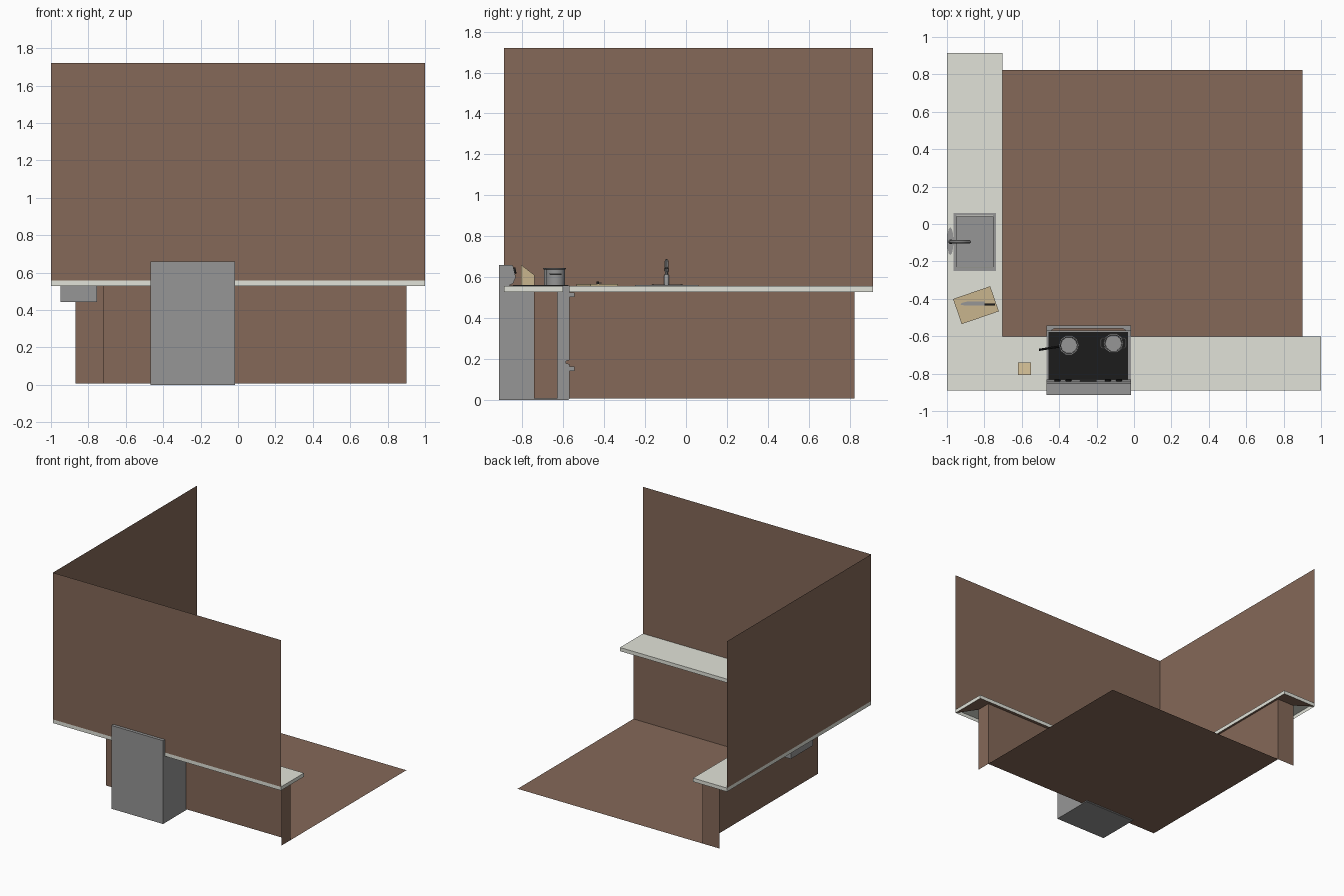
import bpy, bmesh, math
from mathutils import Vector, Matrix

if "Cube" in bpy.data.objects:
    bpy.data.objects.remove(bpy.data.objects["Cube"])


def material(name, r, g, b):
    m = bpy.data.materials.new(name)
    m.diffuse_color = (r, g, b, 1)
    m.use_nodes = True
    m.node_tree.nodes["Principled BSDF"].inputs["Base Color"].default_value = m.diffuse_color
    return m


BROWN = material("brown", 0.233, 0.14, 0.099)
STONE = material("stone", 0.755, 0.766, 0.694)
STEEL = material("steel", 0.305, 0.305, 0.305)
BLACK = material("black", 0.012, 0.012, 0.012)
WOOD = material("wood", 0.58, 0.46, 0.27)
TOP, UNDER = 0.557, 0.528  # counter heights


def finish(name, bm, mat, smooth=False):
    bmesh.ops.remove_doubles(bm, verts=bm.verts, dist=1e-5)
    me = bpy.data.meshes.new(name)
    bm.to_mesh(me)
    bm.free()
    ob = bpy.data.objects.new(name, me)
    me.materials.append(mat)
    bpy.context.collection.objects.link(ob)
    if smooth:
        bpy.ops.object.select_all(action='DESELECT')
        ob.select_set(True)
        bpy.context.view_layer.objects.active = ob
        bpy.ops.object.shade_smooth_by_angle(angle=math.radians(40))
    return ob


def face(bm, pts):
    return bm.faces.new([bm.verts.new(p) for p in pts])


def flat(bm, x0, x1, y0, y1, z):
    face(bm, [(x0, y0, z), (x1, y0, z), (x1, y1, z), (x0, y1, z)])


def box(name, x0, x1, y0, y1, z0, z1, mat):
    bm = bmesh.new()
    bmesh.ops.create_cube(bm, size=1, matrix=Matrix.LocRotScale(
        ((x0 + x1) / 2, (y0 + y1) / 2, (z0 + z1) / 2), None, (x1 - x0, y1 - y0, z1 - z0)))
    return finish(name, bm, mat)


def extrude(name, pts, step, mat):
    bm = bmesh.new()
    f = face(bm, pts)
    new = bmesh.ops.extrude_face_region(bm, geom=[f])['geom']
    moved = [v for v in new if isinstance(v, bmesh.types.BMVert)]
    bmesh.ops.translate(bm, vec=step, verts=moved)
    bmesh.ops.recalc_face_normals(bm, faces=bm.faces)
    return finish(name, bm, mat)


def skin(name, rings, mat):
    bm = bmesh.new()
    n = len(rings[0])
    for a, b in zip(rings, rings[1:]):
        for i in range(n):
            j = (i + 1) % n
            face(bm, [a[i], a[j], b[j], b[i]])
    face(bm, rings[0][::-1])
    face(bm, rings[-1])
    bmesh.ops.remove_doubles(bm, verts=bm.verts, dist=1e-5)
    bmesh.ops.recalc_face_normals(bm, faces=bm.faces)
    return finish(name, bm, mat, True)


def circle(r, n):
    return [Vector((r * math.cos(2 * math.pi * k / n), r * math.sin(2 * math.pi * k / n), 0)) for k in range(n)]


def lathe(name, profile, centre, n, mat):
    return skin(name, [[Vector(centre) + p + Vector((0, 0, z)) for p in circle(r, n)] for r, z in profile], mat)


def tube(name, pts, r, mat, n=8):
    rings = []
    for i, p in enumerate(pts):
        d = Vector(pts[min(i + 1, len(pts) - 1)]) - Vector(pts[max(i - 1, 0)])
        q = d.to_track_quat('Z', 'Y')
        rings.append([Vector(p) + q @ c for c in circle(r, n)])
    return skin(name, rings, mat)


# walls: two open sheets above the counter
bm = bmesh.new()
for a, b in (((-1, 0.915), (-1, -0.89)), ((-1, -0.89), (1, -0.89))):
    face(bm, [(*a, TOP), (*b, TOP), (*b, 1.72), (*a, 1.72)])
finish("walls", bm, BROWN)

# cabinet fronts with short ends, plus the underside of the counter overhang
inner = [(-0.87, 0.823), (-0.72, 0.823), (-0.72, -0.627), (0.9, -0.627), (0.9, -0.742)]
outer = [(-1, 0.915), (-0.703, 0.915), (-0.703, -0.602), (1, -0.602), (1, -0.89)]
bm = bmesh.new()
for i in range(4):
    a, b, c, d = inner[i], inner[i + 1], outer[i + 1], outer[i]
    face(bm, [(*a, 0.008), (*a, UNDER), (*b, UNDER), (*b, 0.008)])
    face(bm, [(*a, UNDER), (*d, UNDER), (*c, UNDER), (*b, UNDER)])
finish("cabinet_fronts", bm, BROWN)

# floor sheet
bm = bmesh.new()
flat(bm, -0.72, 0.9, -0.627, 0.823, 0.008)
finish("floor", bm, BROWN)

# counter: rim all round, top sheet with an opening for the sink
bm = bmesh.new()
loop = outer + [(-1, -0.89)]
for a, b in zip(loop, loop[1:] + loop[:1]):
    face(bm, [(*a, UNDER), (*a, TOP), (*b, TOP), (*b, UNDER)])
for x0, x1, y0, y1 in ((-0.703, 1, -0.89, -0.602), (-1, -0.703, -0.89, -0.23), (-1, -0.703, 0.04, 0.915),
                       (-1, -0.95, -0.23, 0.04), (-0.75, -0.703, -0.23, 0.04)):
    flat(bm, x0, x1, y0, y1, TOP)
finish("counter", bm, STONE)

# sink: rim and hollow basin
bm = bmesh.new()
levels = [(0.0, TOP), (0.0, 0.561), (0.015, 0.561), (0.015, 0.442)]
rings = [[(-0.965 + o, -0.25 + o, z), (-0.738 - o, -0.25 + o, z),
          (-0.738 - o, 0.06 - o, z), (-0.965 + o, 0.06 - o, z)] for o, z in levels]
for a, b in zip(rings, rings[1:]):
    for i in range(4):
        j = (i + 1) % 4
        face(bm, [a[i], a[j], b[j], b[i]])
face(bm, rings[-1])
finish("sink", bm, STEEL)

# faucet: leaf-shaped plate, post and curved spout
plate = [(-0.982 + 0.017 * p.x, -0.092 + 0.075 * p.y, TOP) for p in circle(1, 12)]
extrude("faucet_plate", plate, (0, 0, 0.007), STEEL)
lathe("faucet_post", [(0.013, 0), (0.013, 0.05), (0.009, 0.055)], (-0.98, -0.095, TOP), 12, STEEL)
arc = [(-0.93 - 0.05 * math.cos(t), -0.095, 0.63 + 0.05 * math.sin(t)) for t in
       [i * math.pi / 10 for i in range(8)]]
tube("faucet_spout", [(-0.98, -0.095, 0.57)] + arc + [(-0.878, -0.095, 0.645)], 0.009, STEEL)

# stove body with a groove between door and drawer
X0, X1 = -0.469, -0.017
W = (X1 - X0, 0, 0)
body = [(-0.914, 0), (-0.575, 0), (-0.57, 0.005), (-0.57, 0.175), (-0.587, 0.18), (-0.587, 0.19),
        (-0.57, 0.195), (-0.57, 0.56), (-0.914, 0.56)]
extrude("stove_body", [(X0, y, z) for y, z in body], W, STEEL)
guard = [(-0.914, 0.56), (-0.865, 0.56), (-0.845, 0.57), (-0.832, 0.6), (-0.845, 0.655),
         (-0.852, 0.66), (-0.914, 0.66)]
extrude("stove_back_panel", [(X0, y, z) for y, z in guard], W, STEEL)
box("cooktop", -0.457, -0.031, -0.845, -0.577, 0.555, 0.563, BLACK)

# stove handles: full-width bars with an arched gap behind
grip = [(X0, -0.57), (X0, -0.544), (X1, -0.544), (X1, -0.57), (X1 - 0.025, -0.57), (X1 - 0.045, -0.558),
        (X0 + 0.045, -0.558), (X0 + 0.025, -0.57)]
for name, z in (("oven_door_handle", 0.503), ("drawer_handle", 0.142)):
    extrude(name, [(x, y, z) for x, y in grip], (0, 0, 0.022), STEEL)

# control knobs on the sloped panel
for i, x in enumerate((-0.41, -0.35, -0.14, -0.08)):
    tube(f"knob_{i + 1}", [(x, -0.845, 0.63), (x, -0.831, 0.633)], 0.016, BLACK, 10)
box("control_display", -0.29, -0.2, -0.845, -0.836, 0.615, 0.645, BLACK)

# pots: open shells
shell = [(0.047, 0), (0.049, 0.075), (0.054, 0.077), (0.054, 0.081), (0.047, 0.081), (0.044, 0.008)]
for name, x, y in (("saucepan", -0.348, -0.648), ("stock_pot", -0.11, -0.637)):
    lathe(name, shell, (x, y, 0.563), 10, STEEL)
tube("saucepan_handle", [(-0.39, -0.654, 0.616), (-0.43, -0.66, 0.622), (-0.507, -0.673, 0.632)], 0.006, BLACK)
for i, s in enumerate((-1, 1)):
    loop = [(-0.11 + s * a, -0.637 + b, 0.615) for a, b in
            ((0.042, -0.026), (0.06, -0.026), (0.067, -0.018), (0.067, 0.018), (0.06, 0.026), (0.042, 0.026))]
    tube(f"stock_pot_handle_{i + 1}", loop, 0.004, STEEL, 6)

# knife block with sloped top
block = [(-0.807, TOP), (-0.74, TOP), (-0.74, 0.61), (-0.807, 0.662)]
extrude("knife_block", [(-0.62, y, z) for y, z in block], (0.07, 0, 0), WOOD)

# cutting board and knife
board = box("cutting_board", -0.105, 0.105, -0.071, 0.071, 0, 0.01, WOOD)
board.location = (-0.845, -0.434, TOP)
board.rotation_euler.z = math.radians(19)
blade = [(-0.93, -0.434), (-0.8, -0.437), (-0.8, -0.415), (-0.89, -0.414), (-0.92, -0.422)]
extrude("knife_blade", [(x, y, 0.57) for x, y in blade], (0, 0, 0.003), STEEL)
box("knife_handle", -0.8, -0.742, -0.437, -0.426, 0.568, 0.579, BLACK)
